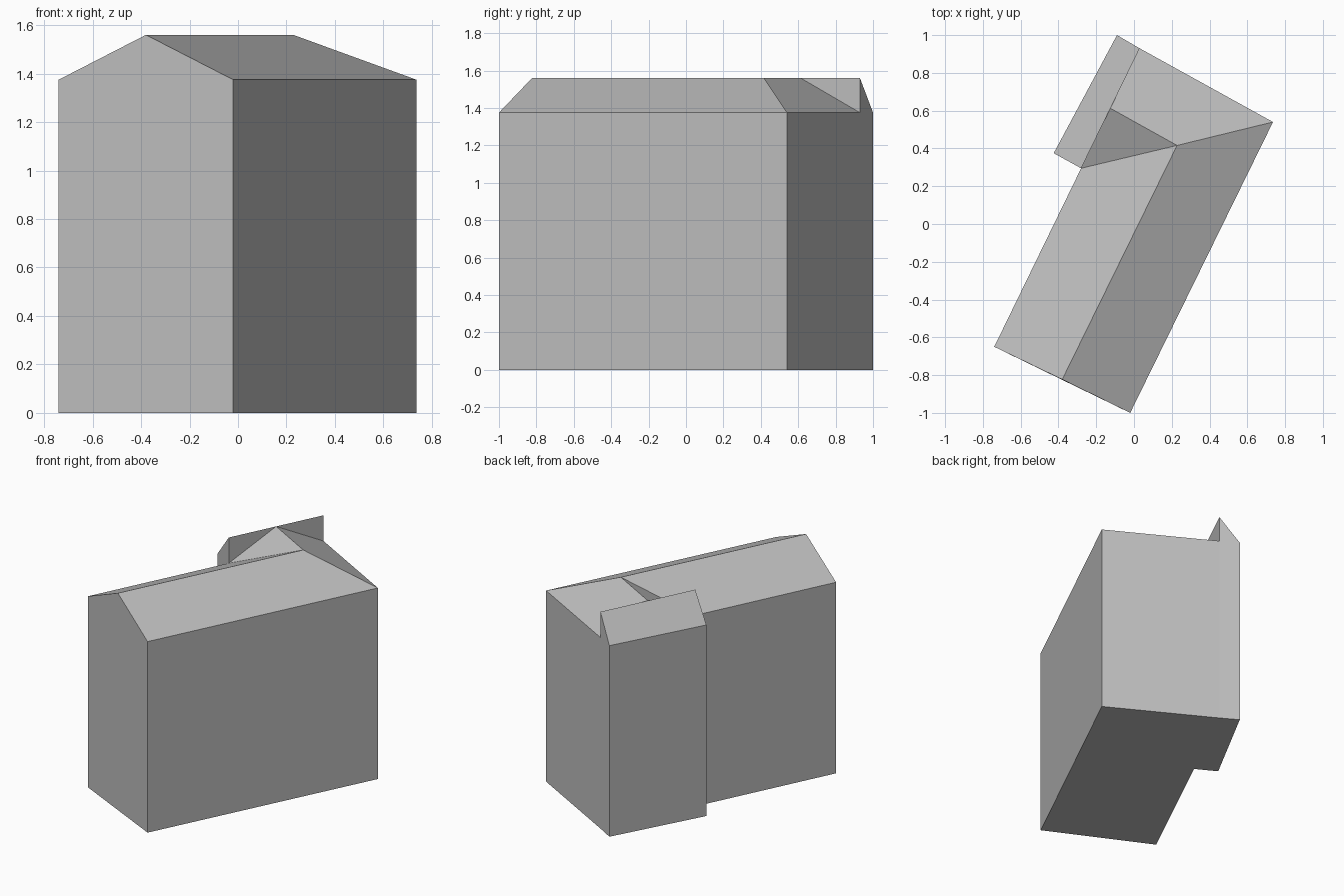
import bpy
import bmesh
from mathutils import Vector

EAVE, RIDGE = 1.375, 1.56

cube = bpy.data.objects.get("Cube")
if cube:
    bpy.data.objects.remove(cube, do_unlink=True)

grey = bpy.data.materials.new("plain grey")
grey.use_nodes = True
colour = (0.52, 0.52, 0.52, 1)
grey.diffuse_color = colour
grey.node_tree.nodes["Principled BSDF"].inputs["Base Color"].default_value = colour

# Plan corners shared by the main hall and the side wing
front_left, front_right = (-0.74, -0.65), (-0.02, -1.0)
back_right, back_join = (0.736, 0.54), (0.03, 0.93)
side_join = (-0.28, 0.295)
wing_front, wing_back = (-0.425, 0.375), (-0.09, 1.0)
gable_peak, ridge_turn = (-0.38, -0.823), (0.228, 0.416)
ridge_end = tuple((Vector(back_join) + Vector(side_join)) / 2)


def at(height, *corners):
    return [(x, y, height) for x, y in corners]


def wall(a, b, *top):
    """Upright face from the ground to the given top points, b side first."""
    return at(0, a, b) + list(top)


def build(name, faces):
    bm = bmesh.new()
    for points in faces:
        bm.faces.new([bm.verts.new(p) for p in points])
    bmesh.ops.remove_doubles(bm, verts=bm.verts[:], dist=0.0005)
    mesh = bpy.data.meshes.new(name)
    bm.to_mesh(mesh)
    bm.free()
    mesh.materials.append(grey)
    obj = bpy.data.objects.new(name, mesh)
    bpy.context.collection.objects.link(obj)


# Main hall: gabled front, ridge that turns towards the wing at the back
build("main_hall", [
    at(0, side_join, back_join, back_right, front_right, front_left),
    wall(front_left, front_right, *at(EAVE, front_right),
         *at(RIDGE, gable_peak), *at(EAVE, front_left)),
    wall(front_right, back_right, *at(EAVE, back_right, front_right)),
    wall(back_right, back_join, *at(EAVE, back_join, back_right)),
    wall(side_join, front_left, *at(EAVE, front_left, side_join)),
    at(EAVE, front_right, back_right) + at(RIDGE, ridge_turn, gable_peak),
    at(EAVE, back_right, back_join) + at(RIDGE, ridge_end, ridge_turn),
    at(RIDGE, ridge_turn, ridge_end) + at(EAVE, side_join),
    at(RIDGE, gable_peak, ridge_turn) + at(EAVE, side_join, front_left),
])

# Side wing: narrow lean-to whose tall edge rises above the hall eaves
build("side_wing", [
    at(0, wing_back, back_join, side_join, wing_front),
    wall(wing_front, side_join, *at(RIDGE, side_join), *at(EAVE, wing_front)),
    wall(back_join, wing_back, *at(EAVE, wing_back), *at(RIDGE, back_join)),
    wall(wing_back, wing_front, *at(EAVE, wing_front, wing_back)),
    at(EAVE, wing_front) + at(RIDGE, side_join, ridge_end, back_join) + at(EAVE, wing_back),
    at(EAVE, side_join) + at(RIDGE, ridge_end, side_join),
    at(EAVE, back_join) + at(RIDGE, back_join, ridge_end),
])
